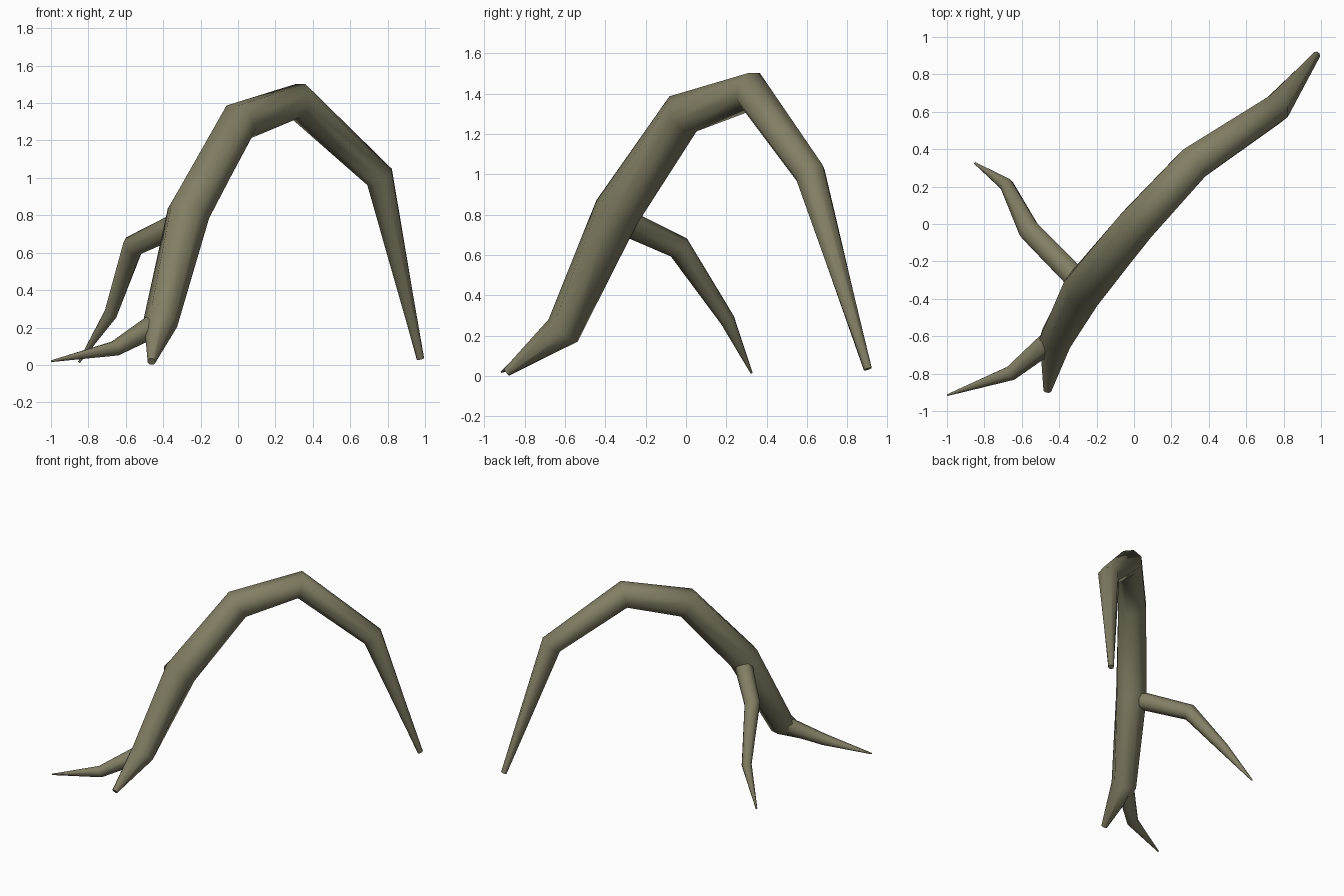
import bpy
import bmesh
import math
from mathutils import Vector

cube = bpy.data.objects.get("Cube")
if cube:
    bpy.data.objects.remove(cube, do_unlink=True)

SIDES = 8

bark = bpy.data.materials.new("olive_bark")
bark.use_nodes = True
colour = (0.225, 0.21, 0.128, 1)
bark.diffuse_color = colour
bark.node_tree.nodes["Principled BSDF"].inputs["Base Color"].default_value = colour


def limb(name, stations):
    """Tapered eight-sided tube through (x, y, z, radius) stations."""
    points = [Vector(s[:3]) for s in stations]
    steps = [(b - a).normalized() for a, b in zip(points, points[1:])]
    bm = bmesh.new()
    rings = []
    for i, (point, station) in enumerate(zip(points, stations)):
        # Each ring lies on the plane halfway between its two segments
        before, after = steps[max(i - 1, 0)], steps[min(i, len(steps) - 1)]
        along = (before + after).normalized()
        side = along.cross(Vector((0, 0, 1))).normalized()
        up = side.cross(along)
        ring = []
        for k in range(SIDES):
            a = math.tau * (k + 0.5) / SIDES
            offset = side * math.cos(a) + up * math.sin(a)
            ring.append(bm.verts.new(point + offset * station[3]))
        rings.append(ring)
    for low, high in zip(rings, rings[1:]):
        for k in range(SIDES):
            n = (k + 1) % SIDES
            bm.faces.new((low[k], low[n], high[n], high[k]))
    # Flat cut ends
    bm.faces.new(rings[0][::-1])
    bm.faces.new(rings[-1])
    bmesh.ops.recalc_face_normals(bm, faces=bm.faces)
    mesh = bpy.data.meshes.new(name)
    bm.to_mesh(mesh)
    bm.free()
    mesh.materials.append(bark)
    obj = bpy.data.objects.new(name, mesh)
    bpy.context.collection.objects.link(obj)
    bpy.ops.object.select_all(action="DESELECT")
    obj.select_set(True)
    bpy.context.view_layer.objects.active = obj
    bpy.ops.object.shade_smooth_by_angle(angle=math.radians(60))


# Main arch, from the front foot over the crest to the rear foot
limb("arched_root", [
    (-0.463, -0.89, 0.018, 0.022),
    (-0.415, -0.61, 0.225, 0.092),
    (-0.265, -0.345, 0.81, 0.118),
    (0.005, -0.015, 1.30, 0.11),
    (0.32, 0.325, 1.412, 0.1),
    (0.757, 0.615, 1.005, 0.08),
    (0.975, 0.902, 0.034, 0.021),
])

# Side branch reaching back and down to the ground
limb("back_branch", [
    (-0.29, -0.31, 0.765, 0.066),
    (-0.56, -0.035, 0.637, 0.06),
    (-0.68, 0.207, 0.275, 0.038),
    (-0.85, 0.325, 0.015, 0.006),
])

# Low side branch spreading along the ground
limb("low_branch", [
    (-0.44, -0.62, 0.215, 0.064),
    (-0.657, -0.797, 0.088, 0.042),
    (-0.998, -0.915, 0.02, 0.005),
])
